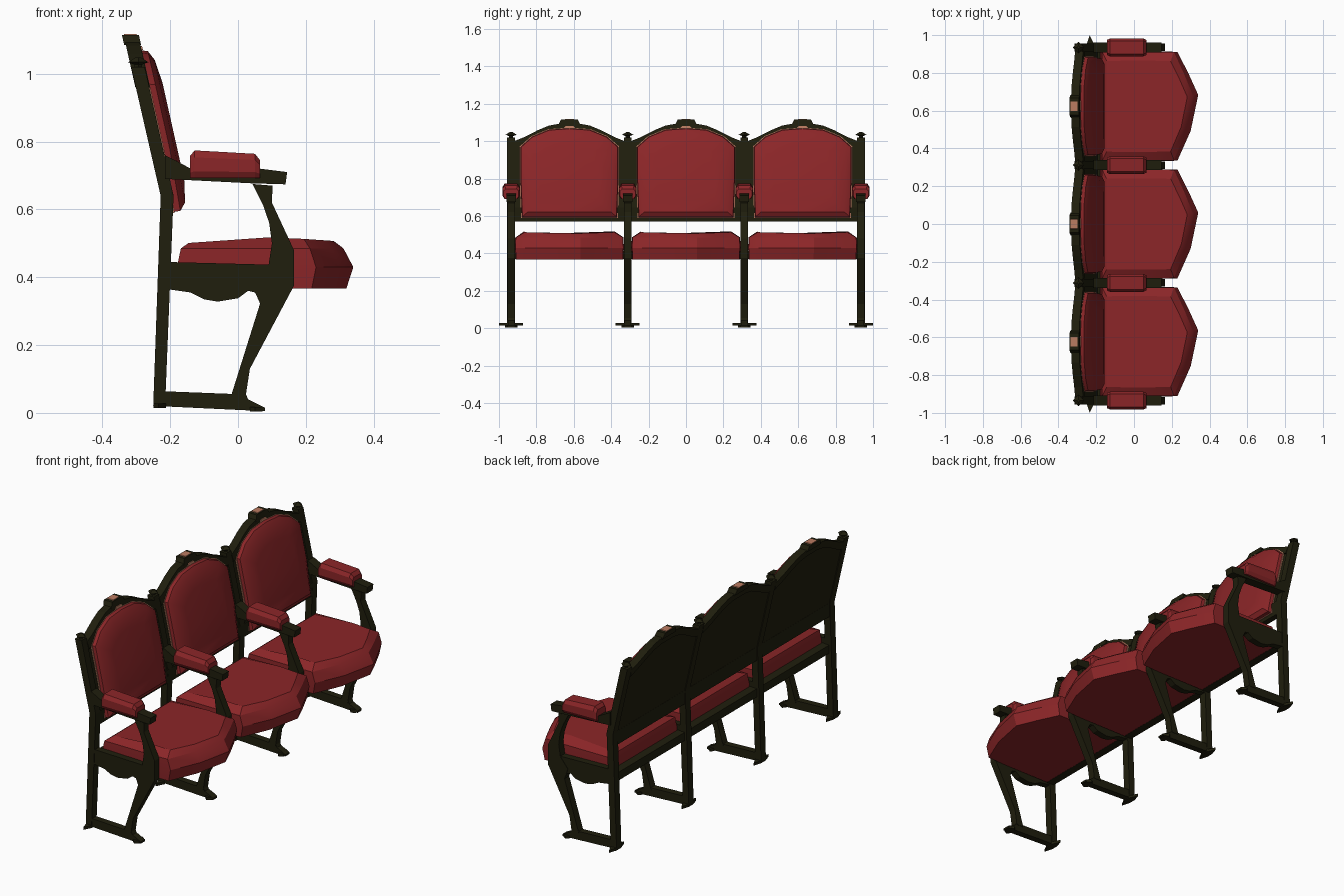
import bpy, bmesh, math

if "Cube" in bpy.data.objects:
    bpy.data.objects.remove(bpy.data.objects["Cube"])


def material(name, rgb):
    m = bpy.data.materials.new(name)
    m.diffuse_color = (*rgb, 1)
    m.use_nodes = True
    m.node_tree.nodes["Principled BSDF"].inputs["Base Color"].default_value = m.diffuse_color
    return m


RED = material("red velvet", (0.26, 0.019, 0.021))
WOOD = material("dark wood", (0.014, 0.013, 0.004))
TRIM = material("salmon trim", (0.5, 0.2, 0.12))


def loft(name, rings, mat, smooth=False):
    """Skin a list of equal-length rings and cap both ends."""
    bm = bmesh.new()
    vs = [[bm.verts.new(p) for p in r] for r in rings]
    n = len(vs[0])
    for a, b in zip(vs, vs[1:]):
        for i in range(n):
            j = (i + 1) % n
            bm.faces.new((a[i], a[j], b[j], b[i]))
    bm.faces.new(vs[0][::-1])
    bm.faces.new(vs[-1])
    bmesh.ops.recalc_face_normals(bm, faces=bm.faces[:])
    me = bpy.data.meshes.new(name)
    bm.to_mesh(me)
    bm.free()
    me.materials.append(mat)
    ob = bpy.data.objects.new(name, me)
    bpy.context.collection.objects.link(ob)
    if smooth:
        bpy.ops.object.select_all(action='DESELECT')
        ob.select_set(True)
        bpy.context.view_layer.objects.active = ob
        bpy.ops.object.shade_smooth_by_angle(angle=math.radians(25))
    return ob


def side_prism(name, pts, y, half, mat=WOOD):
    """Extrude an (x, z) profile along y."""
    return loft(name, [[(x, y + s * half, z) for x, z in pts] for s in (-1, 1)], mat)


def lean(z):
    """Front face of the leaning back posts."""
    return -0.19 - 0.224 * max(0, z - 0.64)


def back_plate(name, pts, y, d0, d1, mat=WOOD):
    """Extrude a (y, z) outline along x, following the lean of the back."""
    return loft(name, [[(lean(z) + d, y + v, z) for v, z in pts] for d in (d0, d1)], mat)


def mirror(half):
    return half + [(-v, z) for v, z in reversed(half) if v != 0]


# Side frames
POST = [(-0.25, 0.02), (-0.215, 0.02), (-0.19, 0.64), (-0.275, 1.02), (-0.315, 1.02), (-0.228, 0.64)]
BASE = [(-0.235, 0.02), (0.08, 0.005), (0.08, 0.015), (0.03, 0.04), (0.02, 0.062), (-0.02, 0.056), (-0.225, 0.064)]
LEG = [(-0.022, 0.045), (0.022, 0.045), (0.035, 0.13), (0.165, 0.375), (0.165, 0.48), (0.1, 0.62),
       (0.102, 0.67), (0.043, 0.675), (0.075, 0.61), (0.092, 0.56), (0.1, 0.5), (0.09, 0.435), (0.045, 0.38), (0.065, 0.322)]
PANEL = [(-0.21, 0.445), (-0.21, 0.365), (-0.14, 0.355), (-0.1, 0.335), (-0.06, 0.328), (0, 0.338),
         (0.03, 0.36), (0.05, 0.355), (0.066, 0.322), (0.12, 0.37), (0.1, 0.437)]
ARM = [(-0.215, 0.69), (0.04, 0.677), (0.14, 0.674), (0.145, 0.71), (0.05, 0.722), (0, 0.708),
       (-0.13, 0.715), (-0.18, 0.742), (-0.215, 0.76)]
for k in range(4):
    y = -0.935 + k * 0.6233
    side_prism("back_post", POST, y, 0.021)
    side_prism("foot_bar", BASE, y, 0.018)
    side_prism("front_leg", LEG, y, 0.020)
    side_prism("side_panel", PANEL, y, 0.018)
    side_prism("arm_rest", ARM, y, 0.026)
    # Flared feet, pointed to both sides
    for name, x, w, z0 in (("back_foot", -0.235, 0.064, 0.014), ("front_foot", 0.05, 0.034, 0.004)):
        loft(name, [[(x + dx, y + dy, z) for dx, dy in
                     ((-0.014, 0), (-0.014, -0.02), (0, -w), (0.022, -0.02), (0.022, 0.02), (0, w), (-0.014, 0.02))]
                    for z in (z0, z0 + 0.014)], WOOD)
    # Finial
    loft("finial", [[(-0.294 + a * r, y + b * r, z) for a, b in ((1, 0), (0, 1), (-1, 0), (0, -1))]
                    for r, z in ((0.011, 1.015), (0.011, 1.027), (0.03, 1.034), (0.008, 1.048))], WOOD)
    # Arm pad: octagonal section, tapered ends
    rings = []
    for x, s, top in ((-0.142, 0.86, 0.757), (-0.128, 1, 0.774), (0.05, 1, 0.764), (0.065, 0.86, 0.745)):
        lo = 0.692
        rings.append([(x, y + v * s, lo + (top - lo) * t) for v, t in
                      ((-0.036, 0), (0.036, 0), (0.047, 0.25), (0.047, 0.75),
                       (0.034, 1), (-0.034, 1), (-0.047, 0.75), (-0.047, 0.25))])
    loft("arm_pad", rings, RED)

# Chairs
ARCH = [(0.295, 1.0), (0.24, 1.022), (0.17, 1.058), (0.11, 1.083), (0.05, 1.094)]
CUSHION = mirror([(0.255, 0.592), (0.262, 0.78), (0.262, 0.97), (0.2, 1.025), (0.11, 1.062), (0, 1.07)])
SEAT = [(-0.18, 0.29), (0.1, 0.291), (0.23, 0.288), (0.29, 0.17), (0.34, 0.06), (0.30, -0.13),
        (0.23, -0.288), (0.1, -0.291), (-0.18, -0.29)]
for k in (-1, 0, 1):
    y = k * 0.6233
    # Wooden back: panel, lower rail, arch moulding, crest
    back_plate("back_panel", mirror([(0.295, 0.64)] + ARCH), y, -0.034, -0.006)
    side_prism("back_rail", [(-0.226, 0.57), (-0.194, 0.57), (-0.19, 0.645), (-0.226, 0.645)], y, 0.3)
    inner = [(v * 0.97, z - 0.04) for v, z in ARCH]
    back_plate("arch_moulding", mirror(ARCH) + mirror(inner)[::-1], y, -0.041, 0.002)
    back_plate("crest", mirror([(0.06, 1.085), (0.045, 1.115)]), y, -0.046, 0.004)
    back_plate("crest_badge_top", mirror([(0.028, 1.112), (0.024, 1.118)]), y, -0.04, -0.002, TRIM)
    back_plate("crest_badge_front", mirror([(0.03, 1.07), (0.02, 1.082)]), y, 0.0, 0.006, TRIM)
    side_prism("seat_rail", [(-0.225, 0.37), (-0.18, 0.37), (-0.18, 0.415), (-0.225, 0.415)], y, 0.3)
    # Back cushion with thin trim behind it
    c = 0.83
    back_plate("cushion_trim", [(v * 1.014, c + (z - c) * 1.01) for v, z in CUSHION], y, -0.004, 0.003, TRIM)
    rings = []
    for d, s in ((-0.004, 1), (0.02, 0.985), (0.034, 0.88), (0.042, 0.6)):
        rings.append([(lean(c + (z - c) * s) + d, y + v * s, c + (z - c) * s) for v, z in CUSHION])
    loft("back_cushion", rings, RED, True)
    # Seat cushion
    rings = []
    for z, sx, sy, arch in ((0.367, 0.93, 0.99, 0), (0.43, 1, 1, 0), (0.485, 0.9, 0.995, 0), (0.505, 0.8, 0.83, 0.014)):
        ring = []
        for x, v in SEAT:
            px = 0.05 + (x - 0.05) * (sx if x > 0 else min(1, sx + 0.05))
            ring.append((px, y + v * sy, z + arch * (1 - abs(px - 0.11) / 0.2)))
        rings.append(ring)
    loft("seat_cushion", rings, RED, True)
